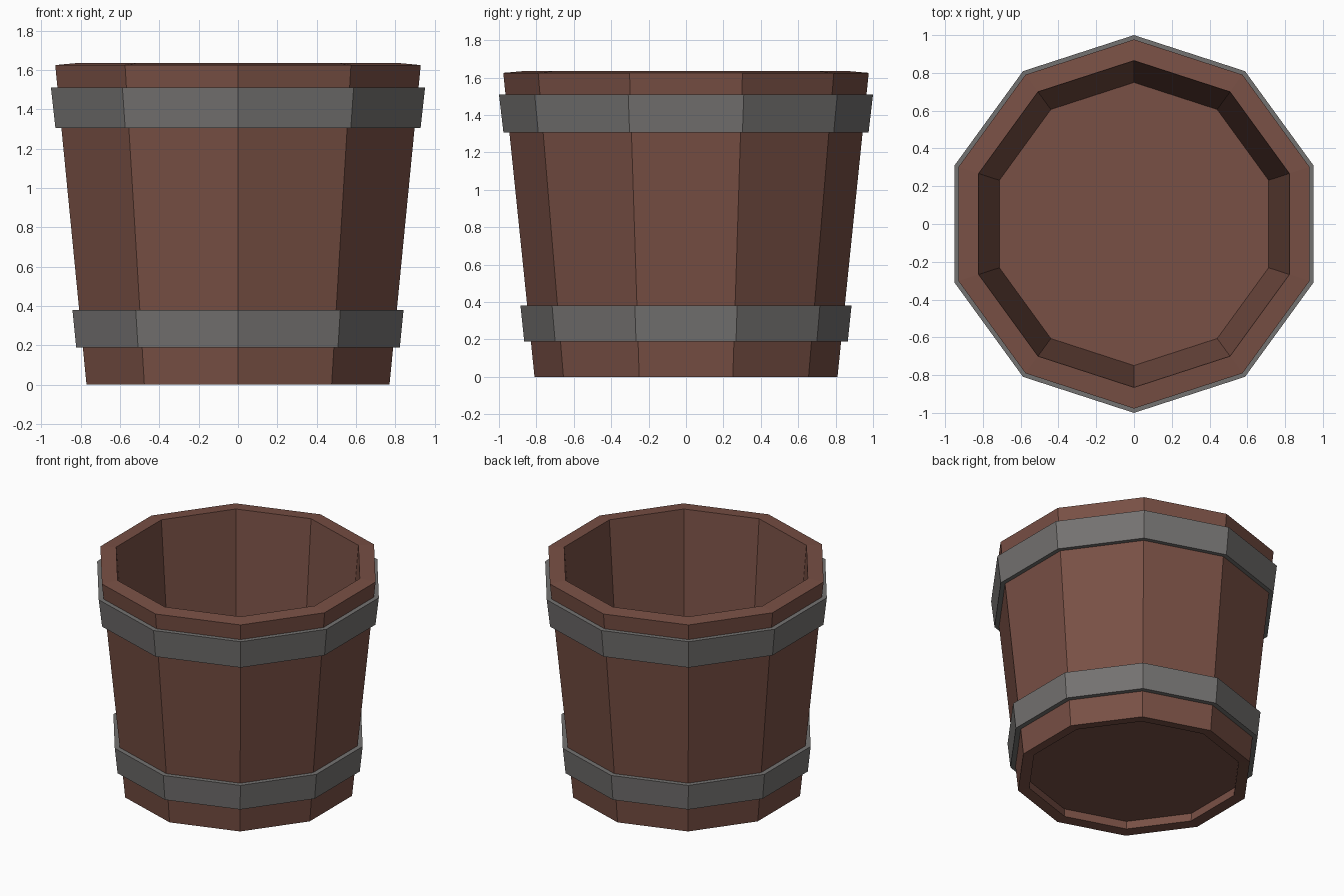
import bpy
import bmesh
from math import sin, cos, tau

SIDES = 10

default_cube = bpy.data.objects.get("Cube")
if default_cube:
    bpy.data.objects.remove(default_cube, do_unlink=True)


def make_material(name, rgb):
    mat = bpy.data.materials.new(name)
    mat.use_nodes = True
    color = (*rgb, 1.0)
    mat.diffuse_color = color
    shader = mat.node_tree.nodes["Principled BSDF"]
    shader.inputs["Base Color"].default_value = color
    shader.inputs["Roughness"].default_value = 0.8
    return mat


def turned_part(name, profile, mat, ring=True):
    """Sweep a (radius, z) profile round the z axis, with a corner at front and back.
    A ring joins its last point to its first; otherwise both ends are capped."""
    bm = bmesh.new()
    loops = []
    for radius, z in profile:
        angles = [tau * i / SIDES for i in range(SIDES)]
        loops.append([bm.verts.new((radius * sin(a), -radius * cos(a), z)) for a in angles])
    pairs = list(zip(loops, loops[1:]))
    if ring:
        pairs.append((loops[-1], loops[0]))
    else:
        bm.faces.new(loops[0])
        bm.faces.new(loops[-1])
    for low, high in pairs:
        for i in range(SIDES):
            j = (i + 1) % SIDES
            bm.faces.new((low[i], low[j], high[j], high[i]))
    bmesh.ops.recalc_face_normals(bm, faces=bm.faces)
    mesh = bpy.data.meshes.new(name)
    bm.to_mesh(mesh)
    bm.free()
    mesh.materials.append(mat)
    obj = bpy.data.objects.new(name, mesh)
    bpy.context.collection.objects.link(obj)
    return obj


wood = make_material("brown wood", (0.19, 0.08, 0.059))
metal = make_material("grey metal", (0.175, 0.168, 0.164))

# Flared wall, open at both ends, with slightly tilted rims
turned_part("bucket_wall", [(0.81, 0), (0.977, 1.625), (0.865, 1.635), (0.732, 0.008)], wood)

# Floor board, recessed above the bottom rim
turned_part("bucket_floor", [(0.742, 0.07), (0.754, 0.22)], wood, ring=False)

# Metal hoops: bottom radius and height, top radius and height
hoops = {
    "lower_hoop": (0.865, 0.19, 0.885, 0.38),
    "upper_hoop": (0.976, 1.305, 1.0, 1.51),
}
for name, (r_low, z_low, r_high, z_high) in hoops.items():
    depth = 0.06
    turned_part(name, [(r_low, z_low), (r_high, z_high),
                       (r_high - depth, z_high), (r_low - depth, z_low)], metal)
